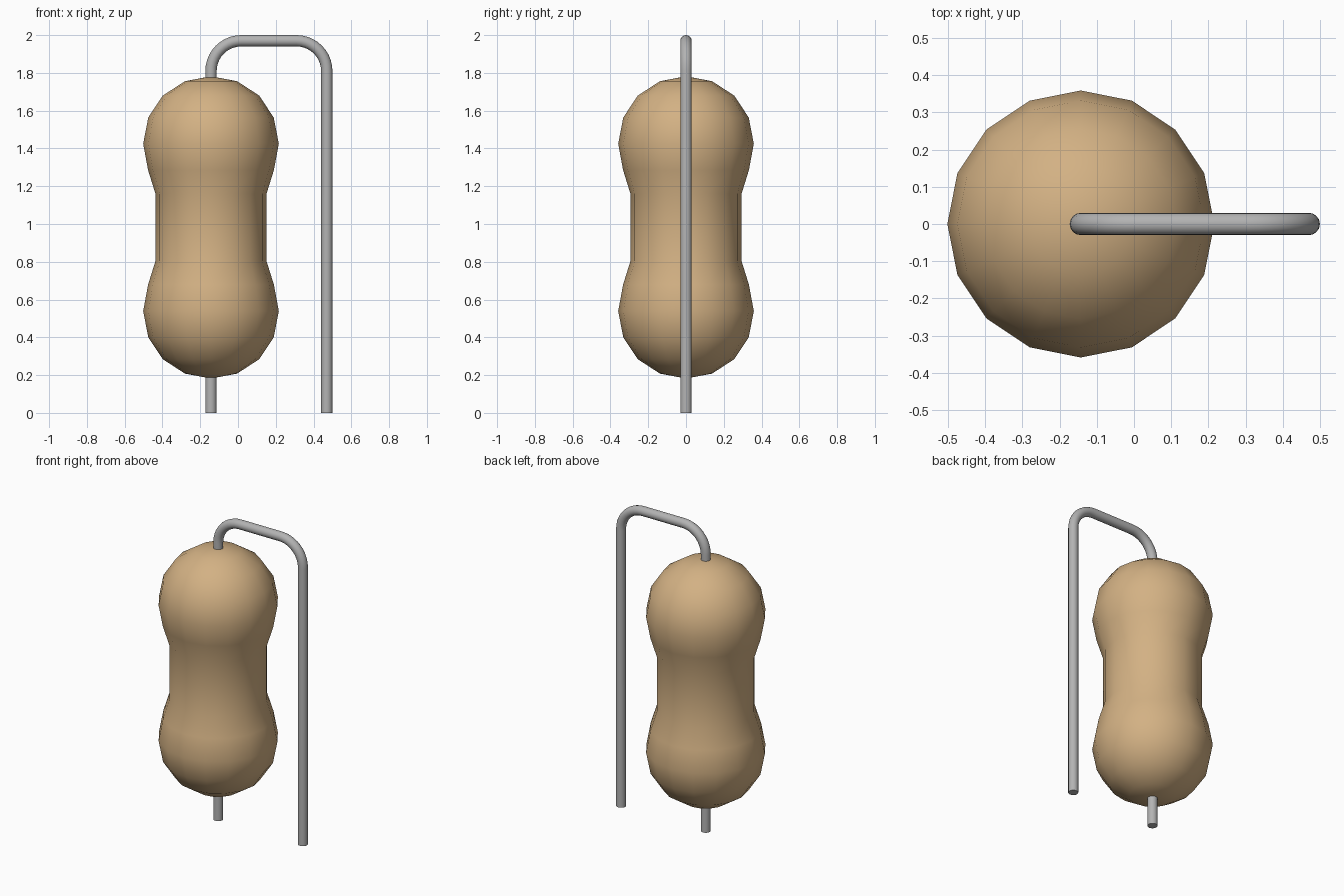
import bpy, bmesh
from math import sin, cos, pi, radians
from mathutils import Vector

cube = bpy.data.objects.get("Cube")
if cube:
    bpy.data.objects.remove(cube, do_unlink=True)


def make_material(name, rgb, roughness):
    mat = bpy.data.materials.new(name)
    mat.use_nodes = True
    mat.diffuse_color = (*rgb, 1)
    bsdf = mat.node_tree.nodes["Principled BSDF"]
    bsdf.inputs["Base Color"].default_value = (*rgb, 1)
    bsdf.inputs["Roughness"].default_value = roughness
    return mat


def activate(obj):
    bpy.ops.object.select_all(action="DESELECT")
    obj.select_set(True)
    bpy.context.view_layer.objects.active = obj


tan = make_material("tan ceramic", (0.65, 0.44, 0.23), 0.6)
grey = make_material("grey metal", (0.45, 0.45, 0.45), 0.5)

BODY_X, WIRE_X = -0.143, 0.47
MID_Z, WIRE_R, BEND_R, TOP_Z = 0.982, 0.03, 0.16, 1.97

# Body: half profile of radius and height above the middle, mirrored then lathed
half = [(0.294, 0.178), (0.333, 0.303), (0.359, 0.443), (0.332, 0.582),
        (0.255, 0.698), (0.138, 0.774), (0, 0.8)]
profile = [(r, -h) for r, h in reversed(half)] + half
bm = bmesh.new()
verts = [bm.verts.new((r, 0, h)) for r, h in profile]
edges = [bm.edges.new(pair) for pair in zip(verts, verts[1:])]
bmesh.ops.spin(bm, geom=verts + edges, cent=(0, 0, 0), axis=(0, 0, 1),
               angle=2 * pi, steps=16)
bmesh.ops.remove_doubles(bm, verts=bm.verts, dist=0.0005)
bmesh.ops.recalc_face_normals(bm, faces=bm.faces)
mesh = bpy.data.meshes.new("resistor_body")
bm.to_mesh(mesh)
bm.free()
body = bpy.data.objects.new("resistor_body", mesh)
body.location = (BODY_X, 0, MID_Z)
bpy.context.collection.objects.link(body)
mesh.materials.append(tan)
activate(body)
bpy.ops.object.shade_smooth_by_angle(angle=radians(50))


# Wire leads: round tubes swept along a path
def tube(name, path):
    curve = bpy.data.curves.new(name, "CURVE")
    curve.dimensions = "3D"
    curve.bevel_depth = WIRE_R
    curve.bevel_resolution = 6
    curve.use_fill_caps = True
    spline = curve.splines.new("POLY")
    spline.points.add(len(path) - 1)
    for point, (x, z) in zip(spline.points, path):
        point.co = (x, 0, z, 1)
    obj = bpy.data.objects.new(name, curve)
    bpy.context.collection.objects.link(obj)
    curve.materials.append(grey)
    activate(obj)
    bpy.ops.object.convert(target="MESH")
    obj = bpy.context.object
    # Weld the end caps to the tube so it is closed
    bm = bmesh.new()
    bm.from_mesh(obj.data)
    bmesh.ops.remove_doubles(bm, verts=bm.verts, dist=0.0001)
    bmesh.ops.recalc_face_normals(bm, faces=bm.faces)
    bm.to_mesh(obj.data)
    bm.free()
    bpy.ops.object.shade_smooth_by_angle(angle=radians(40))


def bend(cx, start, end, steps=10):
    angles = [start + (end - start) * i / steps for i in range(steps + 1)]
    return [(cx + BEND_R * cos(a), TOP_Z - BEND_R + BEND_R * sin(a))
            for a in angles]


tube("lower_lead", [(BODY_X, 0), (BODY_X, 0.3)])
tube("bent_upper_lead", [(BODY_X, 1.65)]
     + bend(BODY_X + BEND_R, pi, pi / 2)
     + bend(WIRE_X - BEND_R, pi / 2, 0)
     + [(WIRE_X, 0)])
